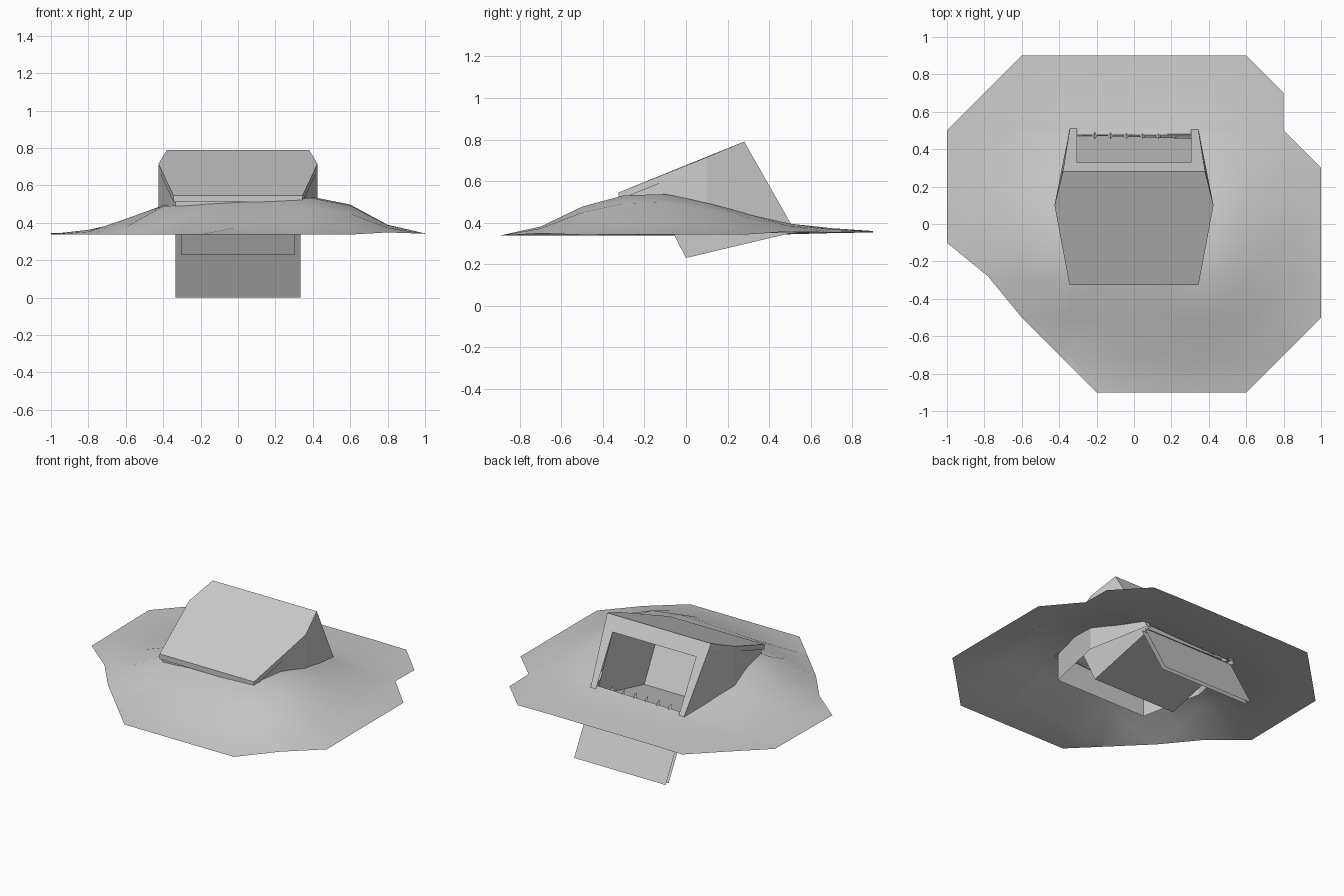
import bpy, bmesh
from mathutils import Vector

if "Cube" in bpy.data.objects:
    bpy.data.objects.remove(bpy.data.objects["Cube"])


def build(name, verts, faces):
    me = bpy.data.meshes.new(name)
    me.from_pydata(verts, [], faces)
    me.update()
    ob = bpy.data.objects.new(name, me)
    bpy.context.collection.objects.link(ob)
    return ob


def interp(table, t):
    for (a, u), (b, v) in zip(table, table[1:]):
        if t <= b:
            return u + (v - u) * max(0, t - a) / (b - a)
    return table[-1][1]


# Mound: grid with clipped corners, a hole for the hatch, and a hill profile
FX = [(-1, .02), (-.8, .15), (-.6, .42), (-.4, .78), (0, .9), (.4, 1), (.6, .8), (.8, .26), (1, .03)]
GY = [(-.9, 0), (-.7, .22), (-.5, .7), (-.3, .97), (-.1, 1), (.1, .8), (.3, .5), (.5, .26), (.7, .14), (.9, .06)]
bm = bmesh.new()
grid = [[bm.verts.new((-1 + .2 * i, -.9 + .2 * j, 0)) for j in range(10)] for i in range(11)]
for i in range(10):
    for j in range(9):
        bm.faces.new((grid[i][j], grid[i + 1][j], grid[i + 1][j + 1], grid[i][j + 1]))


def drop(test):
    bad = [f for f in bm.faces if test(f.calc_center_median())]
    bmesh.ops.delete(bm, geom=bad, context='FACES')


def cut(co, no, clear=True, only=None):
    fs = [f for f in bm.faces if only is None or only(f.calc_center_median())]
    es = {e for f in fs for e in f.edges}
    vs = {v for f in fs for v in f.verts}
    bmesh.ops.bisect_plane(bm, geom=fs + list(es) + list(vs), plane_co=co, plane_no=no,
                           clear_outer=clear, dist=1e-5)


drop(lambda c: c.x > .8 and c.y > .5)
cut((1, .3, 0), (1, 1, 0), only=lambda c: c.x > .8 and c.y > 0)
cut((.6, .9, 0), (1, 1, 0))
cut((-.6, .9, 0), (-1, 1, 0))
cut((.6, -.9, 0), (1, -1, 0))
cut((-.6, -.5, 0), (-1, -1, 0))
for co, no in (((.335, 0, 0), (1, 0, 0)), ((-.335, 0, 0), (1, 0, 0)), ((0, .475, 0), (0, 1, 0))):
    cut(co, no, clear=False)
drop(lambda c: abs(c.x) < .335 and -.3 < c.y < .475)
for v in bm.verts:
    x, y, _ = v.co
    edge = min(1, max(0, x + y + 1.1) / .4)      # flatten towards the front-left rim
    v.co.z = .337 + .2 * edge * interp(FX, x) * interp(GY, y) + .012 * max(0, y)
    if abs(x + .8) < .01 and abs(y + .3) < .01:
        v.co += Vector((.02, .02, 0))
me = bpy.data.meshes.new("mound")
bm.to_mesh(me)
bm.free()
for p in me.polygons:
    p.use_smooth = True
bpy.context.collection.objects.link(bpy.data.objects.new("mound", me))

# Six-sided sloping roof slab
top = [(.345, -.325, .545), (.425, .1, .715), (.38, .28, .79)]
top += [(-x, y, z) for x, y, z in reversed(top)]
low = [(x, y + .01 * (y > .2), z - .035) for x, y, z in top]
build("roof", top + low, [tuple(range(6))] +
      [(i, i + 6, (i + 1) % 6 + 6, (i + 1) % 6) for i in (0, 3, 4, 5, 1)])

# Outer walls: foot end, sides widening to the shoulders, then to the opening
wall = []
for s in (1, -1):
    wall += [(s * .335, -.31, .52), (s * .335, -.31, .35), (s * .425, .1, .7), (s * .425, .1, .35),
             (s * .38, .28, .79), (s * .34, .53, .35)]
faces = [(0, 6, 7, 1)]
for o in (0, 6):
    faces += [(o, o + 1, o + 3, o + 2), (o + 2, o + 3, o + 5, o + 4)]
build("outer_walls", wall, faces)

# Slanted frame round the opening
fr = []
for s in (1, -1):
    fr += [(s * .38, .28, .79), (s * .34, .53, .35), (s * .305, .33, .702), (s * .305, .525, .358)]
build("opening_frame", fr, [(0, 4, 6, 2), (0, 2, 3, 1), (4, 5, 7, 6)])

# Hollow chamber behind the opening
ch = [(s * .305, y, z) for s in (1, -1) for y, z in ((.33, .702), (.505, .35), (0, .23), (-.16, .54))]
build("chamber", ch, [(0, 1, 2, 3), (4, 7, 6, 5), (1, 5, 6, 2), (2, 6, 7, 3), (3, 7, 4, 0)])

# Open hatch hanging below the opening, two thin skins
dv = []
for off in (0, -.03):
    dv += [(s * .335, y + off, z) for y, z in ((.50, .35), (.69, 0)) for s in (1, -1)]
build("hatch_door", dv, [(0, 1, 3, 2), (4, 6, 7, 5)])


# Broken sill with small spikes
def cone(name, base, axis, length, r1, r2, sides):
    bpy.ops.mesh.primitive_cone_add(vertices=sides, radius1=r1, radius2=r2, depth=length)
    ob = bpy.context.object
    ob.name = name
    d = Vector(axis).normalized()
    ob.rotation_mode = 'QUATERNION'
    ob.rotation_quaternion = d.to_track_quat('Z', 'Y')
    ob.location = Vector(base) + d * length / 2


cone("broken_sill", (.31, .48, .375), (-1, 0, 0), .59, .026, .006, 5)
for k in range(6):
    cone("sill_spike", (-.21 + .085 * k, .475, .38), (0, -.45, .9), .045, .018, 0, 4)
